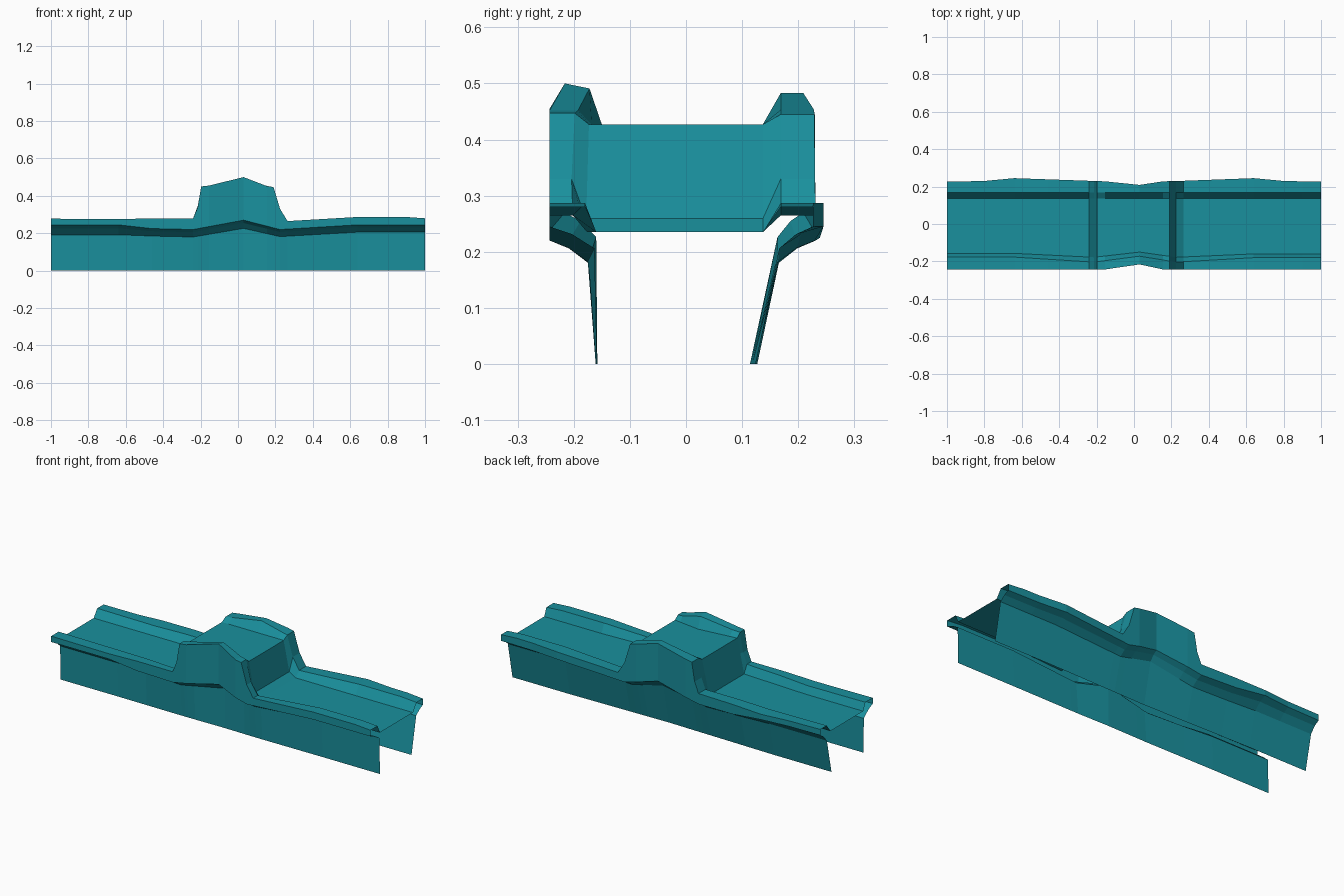
import bpy

# Paint
teal = bpy.data.materials.new("teal")
teal.diffuse_color = (0.01, 0.28, 0.34, 1)


def key(x, keys):
    """Piecewise-linear value at x from (x, value) keys."""
    if x <= keys[0][0]:
        return keys[0][1]
    for (a, u), (b, v) in zip(keys, keys[1:]):
        if x <= b:
            return u + (v - u) * (x - a) / (b - a)
    return keys[-1][1]


STATIONS = [-1, -0.8, -0.64, -0.46, -0.24, -0.215, -0.197, -0.155, 0.03,
            0.155, 0.19, 0.225, 0.265, 0.64, 0.8, 0.9, 1]

# Long-wise height curves
DECK = [(-0.24, 0.235), (-0.197, 0.427), (0.19, 0.427), (0.23, 0.235)]
TOP_LEFT = [(-1, 0.278), (-0.64, 0.275), (-0.46, 0.28), (-0.24, 0.28), (-0.215, 0.34)]
TOP_RIGHT = [(0.225, 0.33), (0.265, 0.265), (0.64, 0.287), (0.9, 0.287), (1, 0.28)]
FRONT_TOP = TOP_LEFT + [(-0.197, 0.45), (-0.155, 0.455), (0.03, 0.5), (0.155, 0.452), (0.19, 0.447)] + TOP_RIGHT
BACK_TOP = TOP_LEFT + [(-0.197, 0.445), (0.03, 0.483), (0.19, 0.445)] + TOP_RIGHT
LIP = [(-0.64, 0.245), (-0.46, 0.225), (-0.24, 0.22), (0.03, 0.27), (0.225, 0.22), (0.64, 0.245)]
WALL_TOP = [(-0.64, 0.192), (-0.46, 0.185), (-0.24, 0.18), (0.03, 0.226), (0.225, 0.182), (0.64, 0.206)]

# Plan-view curves
FRONT_OUT = [(-0.155, -0.243), (0.03, -0.216), (0.155, -0.243)]
FRONT_IN = [(-0.64, -0.177), (-0.215, -0.204), (0.03, -0.172), (0.225, -0.204), (0.64, -0.18)]
FRONT_DECK = [(-0.64, -0.157), (-0.215, -0.178), (0.03, -0.15), (0.225, -0.178), (0.64, -0.16)]
BACK_OUT = [(-1, 0.226), (-0.8, 0.23), (-0.64, 0.245), (-0.155, 0.228), (0.03, 0.209),
            (0.155, 0.228), (0.265, 0.231), (0.64, 0.245), (0.8, 0.23), (1, 0.226)]
FRONT_WALL = [(-0.64, -0.163), (-0.215, -0.175), (0.03, -0.16), (0.225, -0.175), (0.64, -0.163)]
BACK_WALL = [(-0.64, 0.168), (0.03, 0.163), (0.64, 0.166)]
BACK_FOOT = [(-0.64, 0.127), (0.03, 0.114), (0.64, 0.124)]


def section(x):
    """Cross-section from front wall foot over the deck to back wall foot."""
    lip, wt, dk = key(x, LIP), key(x, WALL_TOP), key(x, DECK)
    fo, bo = key(x, FRONT_OUT), key(x, BACK_OUT)
    fw, bw = key(x, FRONT_WALL), key(x, BACK_WALL)
    ft, bt = key(x, FRONT_TOP), key(x, BACK_TOP)
    peak = max(0, ft - 0.455)
    mid = wt + (lip - wt) * 0.65
    return [(fw * 0.2 - 0.126, 0), (fw, wt), ((fw + fo) / 2, mid), (fo, lip),
            (fo, ft), (key(x, FRONT_IN), ft - peak * 0.2), (key(x, FRONT_DECK), dk),
            (0.137, dk), (0.169, bt), (bo, bt),
            (bo, lip), ((bw + bo) / 2, mid), (bw, wt), (key(x, BACK_FOOT), 0)]


def loft(name, first, last):
    """Sheet through a span of the cross-section along all stations."""
    n = last - first + 1
    verts = [(x, y, z) for x in STATIONS for y, z in section(x)[first:last + 1]]
    faces = [(i * n + j, (i + 1) * n + j, (i + 1) * n + j + 1, i * n + j + 1)
             for i in range(len(STATIONS) - 1) for j in range(n - 1)]
    mesh = bpy.data.meshes.new(name)
    mesh.from_pydata(verts, [], faces)
    mesh.materials.append(teal)
    obj = bpy.data.objects.new(name, mesh)
    bpy.context.collection.objects.link(obj)


# Side walls, parapets with their undersides, and the road deck
loft("front_wall", 0, 1)
loft("front_parapet", 1, 6)
loft("deck", 6, 7)
loft("back_parapet", 7, 12)
loft("back_wall", 12, 13)
